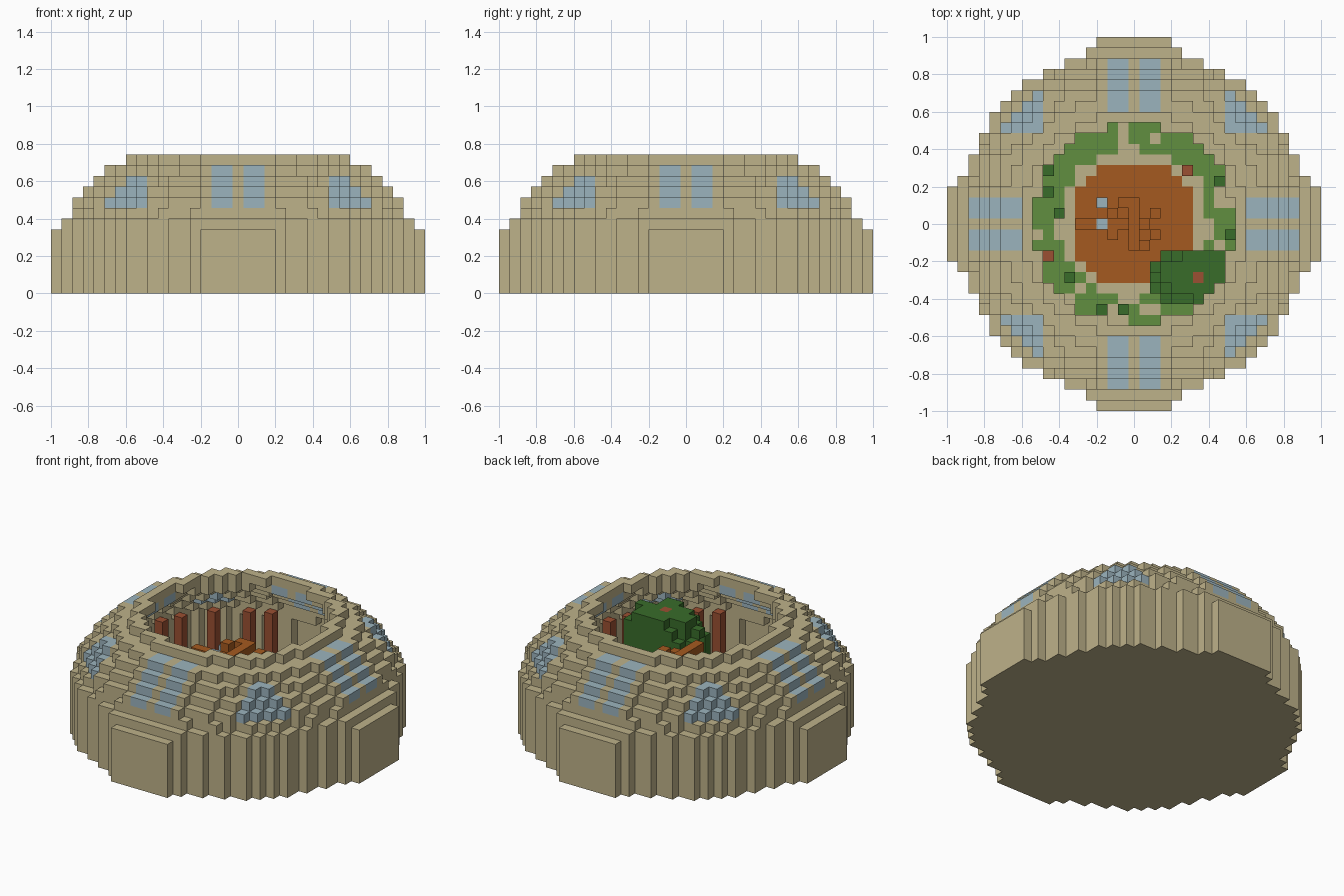
import bpy
import bmesh
import math
import random
from mathutils import Vector

random.seed(4)
if "Cube" in bpy.data.objects:
    bpy.data.objects.remove(bpy.data.objects["Cube"], do_unlink=True)

S = 2 / 35  # block size


def material(name, r, g, b):
    m = bpy.data.materials.new(name)
    m.use_nodes = True
    m.diffuse_color = (r, g, b, 1)
    m.node_tree.nodes["Principled BSDF"].inputs["Base Color"].default_value = (r, g, b, 1)
    return m


STONE = material("sandstone", .515, .445, .253)
GLASS = material("pale_blue_glass", .33, .456, .515)
RUG = material("burnt_orange", .376, .102, .014)
GRASS = material("grass_green", .12, .275, .051)
LEAF = material("dark_leaf_green", .04, .15, .023)
WOOD = material("red_brown_wood", .328, .08, .032)

DIRS = [Vector(d) for d in ((1, 0, 0), (-1, 0, 0), (0, 1, 0), (0, -1, 0), (0, 0, 1), (0, 0, -1))]


def blocks(name, cells, mats, paint=None):
    """Joins unit blocks into one skin; paint(cell) picks the material of top faces."""
    cells = set(cells)
    bm = bmesh.new()
    for c in sorted(cells):
        for d in DIRS:
            n = tuple(int(a + b) for a, b in zip(c, d))
            if n in cells:
                continue
            u = Vector((d.y, d.z, d.x))
            v = d.cross(u)
            mid = Vector((c[0], c[1], c[2] + .5)) + d / 2
            quad = [mid + (u * a + v * b) / 2 for a, b in ((-1, -1), (1, -1), (1, 1), (-1, 1))]
            f = bm.faces.new([bm.verts.new(p * S) for p in quad])
            if paint and d.z > 0:
                f.material_index = paint(c)
    bmesh.ops.remove_doubles(bm, verts=bm.verts, dist=.001)
    mesh = bpy.data.meshes.new(name)
    bm.to_mesh(mesh)
    bm.free()
    for m in mats:
        mesh.materials.append(m)
    ob = bpy.data.objects.new(name, mesh)
    bpy.context.collection.objects.link(ob)
    return ob


def box(x, y, z):
    """Cells in inclusive ranges."""
    return [(i, j, k) for i in range(x[0], x[1] + 1)
            for j in range(y[0], y[1] + 1) for k in range(z[0], z[1] + 1)]


def ring(inner, outer, k):
    return [c for c in box((-17, 17), (-17, 17), (k, k))
            if inner < math.hypot(c[0], c[1]) <= outer]


# Dome shell: straight wall, then shrinking rings up to the open top
radii = [16.5] * 7 + [15.8, 15.5, 14.5, 13.5, 12.5, 10.68]
shell = []
for k, r in enumerate(radii):
    above = radii[k + 1] if k < 12 else 10.3
    shell += ring(min(r - 1.2, above - .8), r, k)


def is_glass(c):
    i, j, k = abs(c[0]), abs(c[1]), c[2]
    paired = 8 <= k <= 11 and ((i in (1, 2) and j >= 8) or (j in (1, 2) and i >= 8))
    corner = 8 <= k <= 10 and min(i, j) >= 9
    return paired or corner


blocks("dome_shell", [c for c in shell if not is_glass(c)], [STONE])
blocks("dome_windows", [c for c in shell if is_glass(c)], [GLASS])

# Four flat panels on the outer wall
for side, sign in (("front", -1), ("back", 1)):
    blocks(side + "_panel", box((-3, 3), (17 * sign, 17 * sign), (0, 5)), [STONE])
for side, sign in (("right", -1), ("left", 1)):
    blocks(side + "_panel", box((17 * sign, 17 * sign), (-3, 3), (0, 5)), [STONE])


# Floor with a round rug and a ragged ring of grass
def floor_paint(c):
    r = c[0] ** 2 + c[1] ** 2
    if r <= 34:
        return 1
    path = c[0] == -1 and c[1] > 7 or c[0] > 7 and 2 <= c[1] <= 3
    if 50 <= r + random.randint(-6, 4) and r <= 95 and not path and random.random() < .9:
        return 2
    return 0


blocks("floor", ring(-1, 15.3, 0), [STONE, RUG, GRASS], floor_paint)

# Wooden posts against the inner wall on each diagonal
posts = []
for quarter in range(4):
    for step in (-26, -13, 0, 13, 26):
        a = math.radians(45 + 90 * quarter + step)
        i, j = round(14 * math.cos(a)), round(14 * math.sin(a))
        posts += box((i, i), (j, j), (1, 6))
blocks("wall_posts", posts, [WOOD])

# Tree with a ragged crown
blocks("tree_trunk", box((6, 6), (-5, -5), (1, 9)), [WOOD])
crown = []
for c in box((2, 9), (-7, -3), (4, 9)):
    d = ((c[0] - 5.8) / 4.1) ** 2 + ((c[1] + 4.7) / 2.9) ** 2 + ((c[2] - 6.5) / 3.6) ** 2
    if d < random.uniform(.8, 1.3) and c[:2] != (6, -5):
        crown.append(c)
blocks("tree_crown", crown, [LEAF])

# Small bushes and stools around the floor
bushes = [(-8, 5), (8, 4), (-8, 3), (-7, 1), (9, -1), (-6, -5), (-3, -8), (-1, -8)]
blocks("bushes", [(i, j, 1) for i, j in bushes], [LEAF])
blocks("wooden_stools", [(5, 5, 1), (-8, -3, 1)], [WOOD])
blocks("orange_stool", [(-9, -3, 1)], [RUG])

# Centrepiece: column with ragged orange arms and pale blocks
arms = box((-2, 1), (0, 0), (7, 7)) + box((0, 0), (-2, 2), (8, 8))
arms += [(-5, 0, 7), (-4, 0, 7), (-1, 2, 8), (-2, 1, 8), (2, 1, 8), (-2, -1, 7), (1, -2, 7), (2, -1, 7)]
blocks("centrepiece_arms", arms, [RUG])
blocks("centrepiece_pale_blocks", [(-3, 2, 7), (-3, 0, 7), (-4, 0, 6), (1, -2, 6), (-2, 1, 7)], [GLASS])
blocks("centrepiece_column", box((0, 0), (0, 0), (1, 6)), [WOOD])
